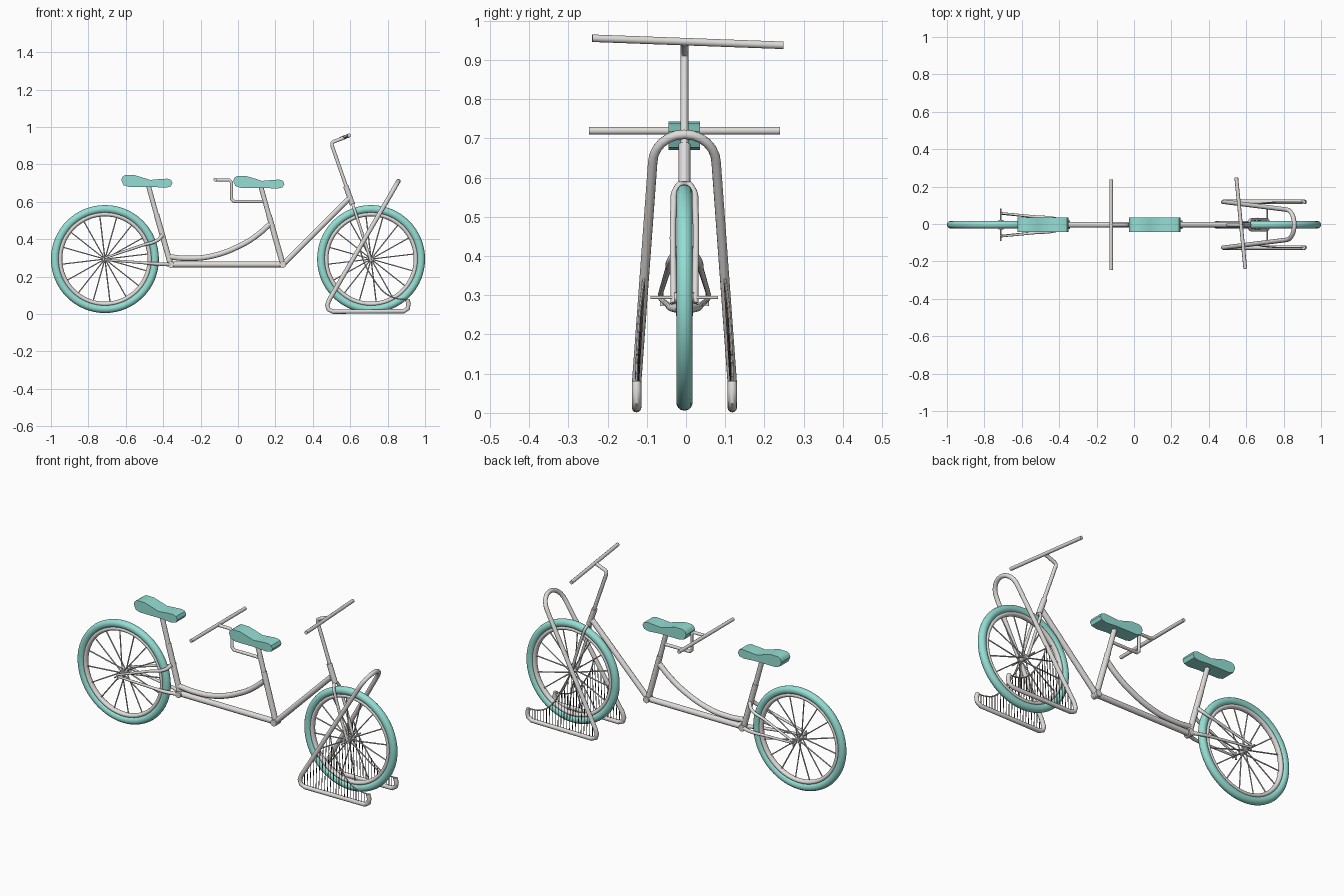
import bpy, bmesh, math
from mathutils import Vector

cube = bpy.data.objects.get("Cube")
if cube:
    bpy.data.objects.remove(cube)

YC = -0.004            # centre plane of the frame
HUB_Z = 0.294
REAR_X, FRONT_X = -0.7115, 0.7115


def material(name, color):
    m = bpy.data.materials.new(name)
    m.use_nodes = True
    rgba = (*color, 1)
    m.diffuse_color = rgba
    m.node_tree.nodes["Principled BSDF"].inputs["Base Color"].default_value = rgba
    return m


METAL = material("light_metal", (0.74, 0.72, 0.70))
TEAL = material("teal", (0.30, 0.74, 0.66))
STRING = material("dark_string", (0.07, 0.06, 0.055))
RED = material("red_string", (0.6, 0.09, 0.03))


def finish(ob, angle=40):
    bpy.ops.object.select_all(action="DESELECT")
    ob.select_set(True)
    bpy.context.view_layer.objects.active = ob
    bpy.ops.object.shade_smooth_by_angle(angle=math.radians(angle))


def add_object(name, me, *mats):
    me.materials.clear()
    for m in mats:
        me.materials.append(m)
    ob = bpy.data.objects.new(name, me)
    bpy.context.collection.objects.link(ob)
    finish(ob)


def tubes(name, paths, radius, smooth=False, sides=3, taper=1.0):
    """One metal mesh of round tubes along paths of (x, y, z) points; y is from the centre plane."""
    cu = bpy.data.curves.new(name, "CURVE")
    cu.dimensions = "3D"
    cu.bevel_depth = radius
    cu.bevel_resolution = sides
    cu.use_fill_caps = True
    cu.resolution_u = 8
    for path in paths:
        sp = cu.splines.new("BEZIER" if smooth else "POLY")
        pts = sp.bezier_points if smooth else sp.points
        pts.add(len(path) - 1)
        for i, (p, (x, y, z)) in enumerate(zip(pts, path)):
            p.co = (x, y + YC, z) if smooth else (x, y + YC, z, 1)
            p.radius = 1 + (taper - 1) * i / (len(path) - 1)
            if smooth:
                p.handle_left_type = p.handle_right_type = "AUTO"
    tmp = bpy.data.objects.new(name + "_path", cu)
    bpy.context.collection.objects.link(tmp)
    dg = bpy.context.evaluated_depsgraph_get()
    me = bpy.data.meshes.new_from_object(tmp.evaluated_get(dg))
    bpy.data.objects.remove(tmp)
    add_object(name, me, METAL)


def both(path):
    """A path and its mirror across the centre plane."""
    return [[(x, s * y, z) for x, y, z in path] for s in (-1, 1)]


def ring(name, x, major, minor, width, mat):
    bpy.ops.mesh.primitive_torus_add(major_radius=major, minor_radius=minor, major_segments=64,
                                     minor_segments=14, location=(x, YC, HUB_Z),
                                     rotation=(math.pi / 2, 0, 0))
    ob = bpy.context.object
    ob.name = name
    ob.scale.z = width / minor
    ob.data.materials.append(mat)
    finish(ob, 60)


# Wheels
def wheel(name, x, axle):
    ring(name + "_tire", x, 0.267, 0.0215, 0.021, TEAL)
    ring(name + "_rim", x, 0.24, 0.012, 0.015, METAL)
    spokes = []
    for i in range(16):
        a = math.tau * (i + 0.3) / 16
        side = 0.016 if i % 2 else -0.016
        c, s = math.cos(a), math.sin(a)
        spokes.append([(x + 0.01 * c, side, HUB_Z + 0.01 * s), (x + 0.235 * c, 0, HUB_Z + 0.235 * s)])
    tubes(name + "_spokes", spokes, 0.0034, sides=1)
    tubes(name + "_hub", [[(x, -0.025, HUB_Z), (x, 0.025, HUB_Z)]], 0.013)
    tubes(name + "_axle", [[(x, -axle, HUB_Z), (x, axle, HUB_Z)]], 0.004)


wheel("rear_wheel", REAR_X, 0.086)
wheel("front_wheel", FRONT_X, 0.086)

# Main frame
tubes("bottom_tube", [[(-0.36, 0, 0.265), (0.24, 0, 0.265)]], 0.016)
tubes("down_tube", [[(0.24, 0, 0.265), (0.592, 0, 0.617)]], 0.015)
tubes("curved_tube", [[(-0.365, 0, 0.305), (-0.27, 0, 0.298), (-0.14, 0, 0.31),
                       (0.02, 0, 0.37), (0.10, 0, 0.42), (0.17, 0, 0.48)]], 0.015, True)
for name, x in (("rear", -0.36), ("front", 0.24)):
    tubes(name + "_bracket_shell", [[(x, -0.022, 0.265), (x, 0.022, 0.265)]], 0.018, sides=5)
    tubes(name + "_seat_tube", [[(x, 0, 0.265), (x - 0.075, 0, 0.53)]], 0.0155)
    tubes(name + "_seat_post", [[(x - 0.073, 0, 0.52), (x - 0.12, 0, 0.69)]], 0.0135)

# Rear stays and dropouts
tubes("seat_stays", both([(-0.405, 0.012, 0.42), (-0.43, 0.032, 0.395), (-0.52, 0.042, 0.365),
                          (REAR_X, 0.062, 0.30)]), 0.011, True, taper=0.55)
tubes("chain_stays", both([(-0.365, 0.012, 0.265), (-0.43, 0.033, 0.268), (-0.52, 0.042, 0.275),
                           (REAR_X, 0.06, 0.29)]), 0.011, True, taper=0.55)
tubes("dropouts", both([(REAR_X, 0.058, 0.272), (REAR_X, 0.058, 0.315)]), 0.005)

# Fork, steering column and handlebar
tubes("fork", [[(0.712, -0.0275, 0.28), (0.632, -0.0275, 0.53), (0.62, -0.023, 0.567),
                (0.613, 0, 0.587), (0.62, 0.023, 0.567), (0.632, 0.0275, 0.53),
                (0.712, 0.0275, 0.28)]], 0.008, True)
tubes("head_tube", [[(0.576, 0, 0.685), (0.612, 0, 0.585)]], 0.015)
tubes("stem", [[(0.59, 0, 0.65), (0.503, 0, 0.90), (0.502, 0, 0.913), (0.512, 0, 0.922),
                (0.57, 0, 0.944)]], 0.010)
tubes("front_handlebar", [[(0.595, -0.235, 0.955), (0.547, 0.252, 0.937)]], 0.010)

# Second rider's handlebar
tubes("rear_stem", [[(0.135, 0, 0.602), (-0.022, 0, 0.602), (-0.035, 0, 0.615), (-0.035, 0, 0.705),
                     (-0.047, 0, 0.717), (-0.12, 0, 0.717)]], 0.009)
tubes("rear_handlebar", [[(-0.122, -0.243, 0.719), (-0.122, 0.243, 0.719)]], 0.010)


# Seats: side profile extruded across
SEAT = [(0, .717), (.006, .733), (.02, .743), (.07, .743), (.11, .731), (.155, .717), (.20, .721),
        (.245, .724), (.266, .717), (.274, .70), (.264, .682), (.235, .675), (.17, .68),
        (.10, .68), (.04, .68), (.012, .689)]


def seat(name, x, dz):
    bm = bmesh.new()
    face = bm.faces.new([bm.verts.new((x + px, YC - 0.04, pz + dz)) for px, pz in SEAT])
    new = bmesh.ops.extrude_face_region(bm, geom=[face])["geom"]
    bmesh.ops.translate(bm, vec=(0, 0.08, 0), verts=[v for v in new if isinstance(v, bmesh.types.BMVert)])
    bmesh.ops.recalc_face_normals(bm, faces=bm.faces)
    me = bpy.data.meshes.new(name)
    bm.to_mesh(me)
    bm.free()
    add_object(name, me, TEAL)


seat("rear_seat", -0.624, 0)
seat("front_seat", -0.026, -0.005)

# Runner stand: two runners joined by an arched handle over the front wheel
RUN_Y, TOP_Y = 0.122, 0.081
LOW, HIGH = Vector((0.487, RUN_Y, 0.075)), Vector((0.815, TOP_Y, 0.637))
runner = [(0.905, RUN_Y, 0.078), (0.912, RUN_Y, 0.055), (0.908, RUN_Y, 0.03), (0.885, RUN_Y, 0.015),
          (0.51, RUN_Y, 0.013), (0.484, RUN_Y, 0.024), (0.477, RUN_Y, 0.047), tuple(LOW)]
right_half = [(x, -y, z) for x, y, z in runner]
arch = []
for i in range(13):
    a = math.pi * i / 12
    lift = math.sin(a)
    arch.append((HIGH.x + 0.042 * lift, -TOP_Y * math.cos(a), HIGH.z + 0.073 * lift))
tubes("runner_stand", [right_half + arch + runner[::-1]], 0.012, sides=4)


# Sagging wires between the sloping tubes and the runner tips
def on_tube(x):
    return LOW.lerp(HIGH, (x - LOW.x) / (HIGH.x - LOW.x))


wire = [on_tube(0.65), Vector((0.675, 0.112, 0.275)), Vector((0.72, 0.118, 0.195)),
        Vector((0.79, RUN_Y, 0.11)), Vector((0.85, RUN_Y, 0.083)), Vector((0.905, RUN_Y, 0.078))]
tubes("string_wires", both(wire), 0.0035, True, sides=1)


def string_top(x):
    if x <= wire[0].x:
        return on_tube(x)
    for a, b in zip(wire, wire[1:]):
        if x <= b.x:
            return a.lerp(b, (x - a.x) / (b.x - a.x))


# Flat strings hung from the wires and tubes; alternate middle ones carry a red section
bm = bmesh.new()
for i in range(22):
    x = 0.505 + 0.018 * i
    top, foot = string_top(x), Vector((x, RUN_Y, 0.015))
    levels = [0.015, min(0.045, top.z), min(0.11, top.z), top.z]
    for side in (-1, 1):
        rows = []
        for z in levels:
            y = foot.lerp(top, (z - foot.z) / (top.z - foot.z)).y * side + YC
            rows.append([bm.verts.new((x, y + w, z)) for w in (-0.003, 0.003)])
        for k in range(3):
            if levels[k + 1] - levels[k] > 0.001:
                (a, b), (c, d) = rows[k], rows[k + 1]
                face = bm.faces.new((a, b, d, c))
                face.material_index = int(k == 1 and i % 2 == 0 and 0.54 < x < 0.82)
bmesh.ops.delete(bm, geom=[v for v in bm.verts if not v.link_faces], context="VERTS")
strings = bpy.data.meshes.new("strings")
bm.to_mesh(strings)
bm.free()
add_object("strings", strings, STRING, RED)
